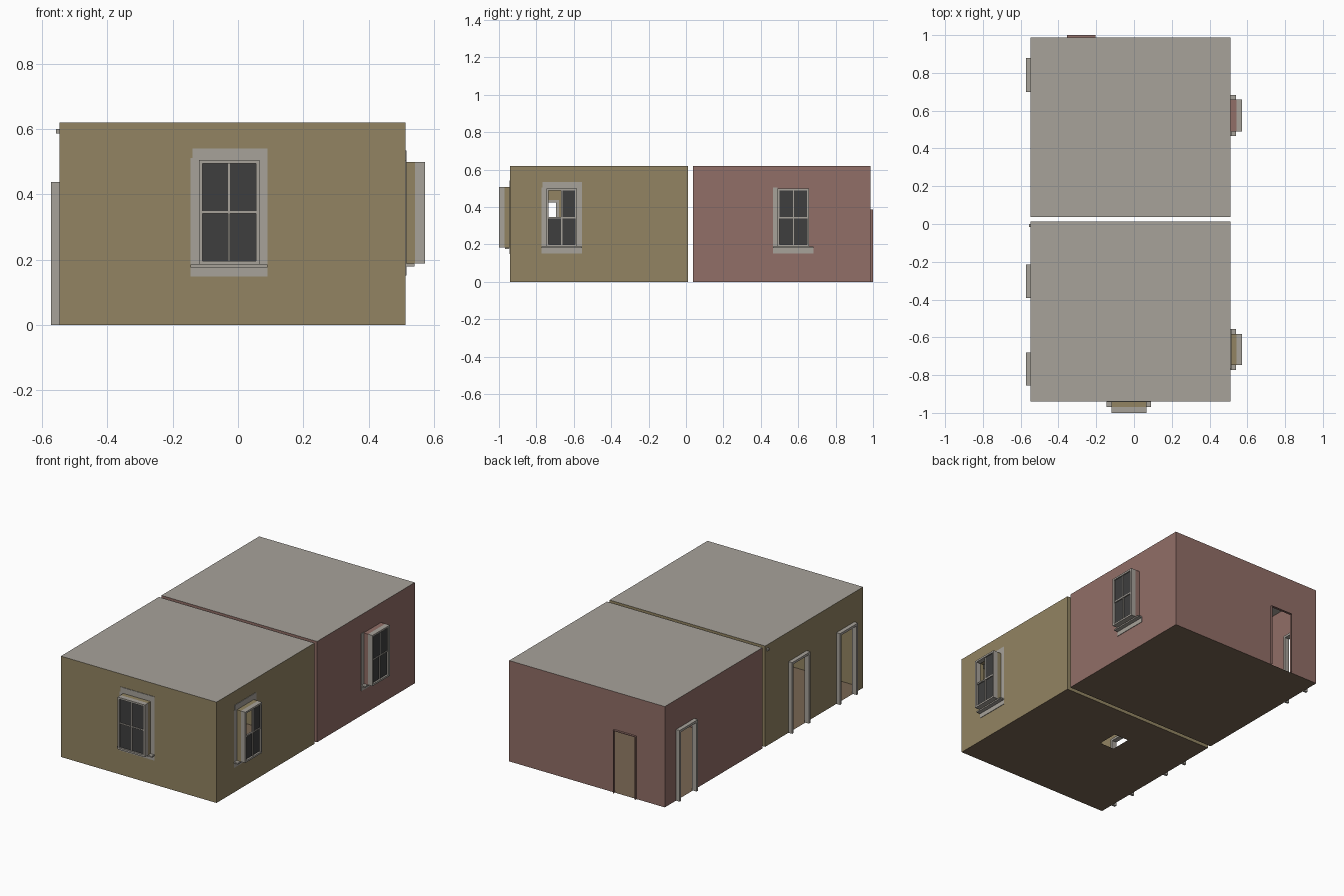
import bpy, bmesh
from mathutils import Vector

cube = bpy.data.objects.get("Cube")
if cube:
    bpy.data.objects.remove(cube, do_unlink=True)


def material(name, *rgb):
    lin = [(c / 255 / 12.92 if c < 11 else ((c / 255 + 0.055) / 1.055) ** 2.4) for c in rgb] + [1]
    m = bpy.data.materials.new(name)
    m.use_nodes = True
    m.diffuse_color = lin
    m.node_tree.nodes["Principled BSDF"].inputs["Base Color"].default_value = lin
    return m


OLIVE = material("olive plaster", 146, 132, 98)
ROSE = material("rose plaster", 145, 110, 103)
TRIM = material("grey trim", 167, 162, 154)
FLOOR = material("brown floor", 120, 101, 82)
GLASS = material("dark glass", 62, 62, 62)

X0, X1, HEIGHT = -0.547, 0.512, 0.62


def finish(name, bm, mat):
    bmesh.ops.remove_doubles(bm, verts=bm.verts, dist=1e-5)
    bmesh.ops.recalc_face_normals(bm, faces=bm.faces)
    me = bpy.data.meshes.new(name)
    bm.to_mesh(me)
    bm.free()
    me.materials.append(mat)
    ob = bpy.data.objects.new(name, me)
    bpy.context.collection.objects.link(ob)
    return ob


def plane(axis, coord, sign):
    """Maps along-wall, up and outward distances to a point."""
    if axis == "x":
        return lambda u, v, d=0: Vector((coord + sign * d, u, v))
    if axis == "y":
        return lambda u, v, d=0: Vector((u, coord + sign * d, v))
    return lambda u, v, d=0: Vector((u, v, coord + sign * d))


def panel(name, at, u, v, mat, holes=()):
    """A flat sheet with rectangular openings left out."""
    us = sorted({*u, *(c for h in holes for c in h[:2])})
    vs = sorted({*v, *(c for h in holes for c in h[2:])})
    bm = bmesh.new()
    for a, b in zip(us, us[1:]):
        for c, e in zip(vs, vs[1:]):
            mu, mv = (a + b) / 2, (c + e) / 2
            if any(h[0] < mu < h[1] and h[2] < mv < h[3] for h in holes):
                continue
            bm.faces.new([bm.verts.new(at(*p)) for p in ((a, c), (b, c), (b, e), (a, e))])
    return finish(name, bm, mat)


def boxes(name, at, mat, *sizes):
    """Boxes given as u0, u1, v0, v1, d0, d1 joined in one object."""
    bm = bmesh.new()
    for u0, u1, v0, v1, d0, d1 in sizes:
        a, b = at(u0, v0, d0), at(u1, v1, d1)
        vs = bmesh.ops.create_cube(bm, size=1)["verts"]
        for vert in vs:
            vert.co = (a + b) / 2 + Vector(c * (q - p) for c, p, q in zip(vert.co, a, b))
    return finish(name, bm, mat)


def ring(name, at, mat, hole, t, d0, d1, bottom=True):
    """A rectangular surround of thickness t inside the opening."""
    u0, u1, v0, v1 = hole
    low = v0 + t if bottom else v0
    parts = [(u0, u0 + t, low, v1 - t, d0, d1), (u1 - t, u1, low, v1 - t, d0, d1),
             (u0, u1, v1 - t, v1, d0, d1)]
    if bottom:
        parts.append((u0, u1, v0, low, d0, d1))
    return boxes(name, at, mat, *parts)


def window(name, at, wall_mat, hole, edges, missing=None):
    u0, u1, v0, v1 = hole
    ring(name + "_reveal", at, wall_mat, hole, 0.004, 0, 0.03)
    ring(name + "_frame", at, TRIM, hole, 0.011, 0.03, 0.06)
    # sash bars
    mu, mv = (u0 + u1) / 2, (v0 + v1) / 2
    boxes(name + "_bars", at, TRIM, (mu - 0.003, mu + 0.003, v0, v1, 0.046, 0.055),
          (u0, u1, mv - 0.004, mv + 0.004, 0.046, 0.056))
    # four panes, upper sash set further out
    for i, (a, b) in enumerate(((u0, mu), (mu, u1))):
        for j, (c, e) in enumerate(((v0, mv), (mv, v1))):
            if (i, j) != missing:
                d = 0.047 + 0.004 * j
                boxes(f"{name}_pane_{i}{j}", at, GLASS,
                      (a + 0.002, b - 0.002, c + 0.002, e - 0.002, d, d + 0.002))
    # flat surround, apron and sill
    w = 0.025
    strips = {"left": (u0 - w, u0, v0, v1 + 0.005, 0, 0.003),
              "right": (u1, u1 + w, v0, v1 + 0.035, 0, 0.003),
              "top": (u0 - w * 0.8, u1, v1, v1 + 0.035, 0, 0.003)}
    boxes(name + "_trim", at, TRIM, (u0 - w, u1 + w, v0 - 0.036, v0 - 0.008, 0, 0.003),
          (u0 - w, u1 + w, v0 - 0.008, v0, 0, 0.028), *(strips[e] for e in edges))


def door(name, at, hole):
    ring(name + "_jamb", at, TRIM, hole, 0.014, -0.006, 0.025, bottom=False)


def room(name, y0, y1, mat, openings, floor_holes=()):
    sides = {"front": ("y", y0, -1), "back": ("y", y1, 1),
             "right": ("x", X0, -1), "left": ("x", X1, 1)}
    for side, spec in sides.items():
        span = (X0, X1) if spec[0] == "y" else (y0, y1)
        panel(f"{name}_{side}_wall", plane(*spec), span, (0, HEIGHT), mat, openings.get(side, ()))
    panel(name + "_floor", plane("z", 0, 1), (X0, X1), (y0, y1), FLOOR, floor_holes)
    panel(name + "_ceiling", plane("z", HEIGHT, 1), (X0, X1), (y0, y1), TRIM)
    return {s: plane(*spec) for s, spec in sides.items()}


# front room
front_win = (-0.12, 0.066, 0.185, 0.506)
side_win = (-0.747, -0.582, 0.188, 0.5)
doors = [(-0.855, -0.68, 0, 0.438), (-0.392, -0.215, 0, 0.438)]
at = room("front_room", -0.94, 0.012, OLIVE,
          {"front": [front_win], "left": [side_win], "right": doors},
          [(-0.135, -0.035, -0.345, -0.215)])
window("front_window", at["front"], OLIVE, front_win, ("left", "right", "top"))
window("front_room_side_window", at["left"], OLIVE, side_win, ("left", "right", "top"), (0, 1))
for label, hole in zip(("front_door", "middle_door"), doors):
    door(label, at["right"], hole)
boxes("picture_rail_end", at["right"], TRIM, (-0.015, 0.0, 0.586, 0.6, 0, 0.01))

# back room
back_win = (0.49, 0.658, 0.188, 0.5)
side_door = (0.70, 0.878, 0, 0.438)
back_door = (-0.355, -0.203, 0, 0.388)
at = room("back_room", 0.037, 0.987, ROSE,
          {"left": [back_win], "right": [side_door], "back": [back_door]})
window("back_room_side_window", at["left"], ROSE, back_win, ("left",))
door("back_room_side_door", at["right"], side_door)
ring("back_doorway_reveal", at["back"], ROSE, back_door, 0.004, 0, 0.013, bottom=False)
